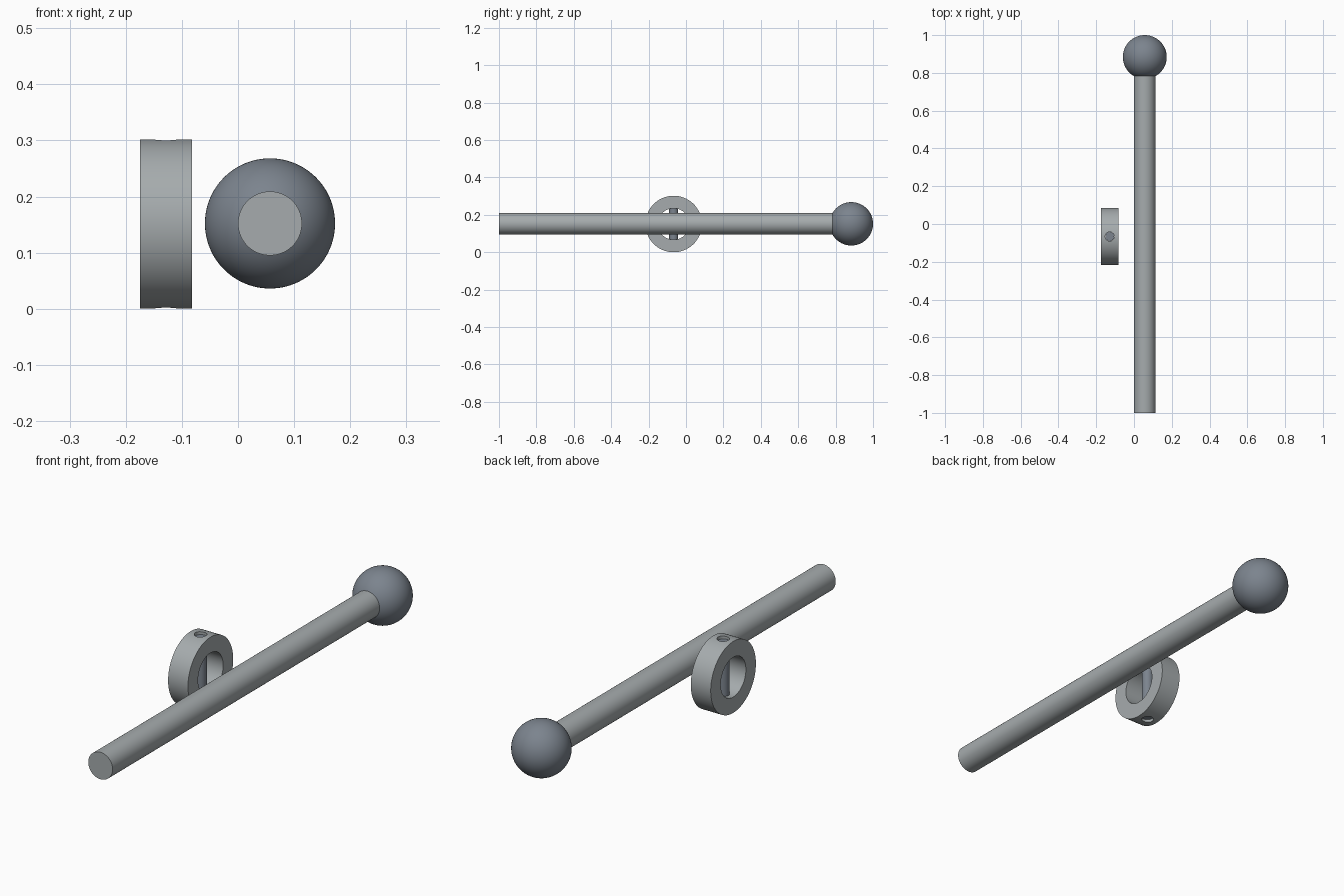
import bpy, bmesh, math
from mathutils import Matrix, Vector

if "Cube" in bpy.data.objects:
    bpy.data.objects.remove(bpy.data.objects["Cube"])


def material(name, rgb):
    m = bpy.data.materials.new(name)
    m.diffuse_color = (*rgb, 1)
    m.use_nodes = True
    m.node_tree.nodes["Principled BSDF"].inputs["Base Color"].default_value = m.diffuse_color
    return m


steel = material("light steel", (0.38, 0.41, 0.42))
dark_steel = material("dark blue steel", (0.20, 0.23, 0.27))


def lathe(name, profile, axis, centre, mat, closed=False, steps=96):
    """Spin (radius, height) points about z, then turn z onto the axis."""
    bm = bmesh.new()
    verts = [bm.verts.new((r, 0, h)) for r, h in profile]
    edges = [bm.edges.new(p) for p in zip(verts, verts[1:])]
    if closed:
        edges.append(bm.edges.new((verts[-1], verts[0])))
    bmesh.ops.spin(bm, geom=verts + edges, cent=(0, 0, 0), axis=(0, 0, 1),
                   angle=2 * math.pi, steps=steps, use_merge=True)
    bmesh.ops.remove_doubles(bm, verts=bm.verts, dist=1e-5)
    turn = Vector((0, 0, 1)).rotation_difference(Vector(axis)).to_matrix().to_4x4()
    bm.transform(Matrix.Translation(centre) @ turn)
    bmesh.ops.recalc_face_normals(bm, faces=bm.faces)
    mesh = bpy.data.meshes.new(name)
    bm.to_mesh(mesh)
    bm.free()
    mesh.materials.append(mat)
    ob = bpy.data.objects.new(name, mesh)
    bpy.context.collection.objects.link(ob)
    return ob


def smooth(ob):
    bpy.ops.object.select_all(action='DESELECT')
    ob.select_set(True)
    bpy.context.view_layer.objects.active = ob
    bpy.ops.object.shade_smooth_by_angle(angle=math.radians(30))


def cylinder(name, r, h0, h1, axis, centre, mat, steps=64):
    return lathe(name, [(0, h0), (r, h0), (r, h1), (0, h1)], axis, centre, mat, steps=steps)


Z = 0.152
ROD_R, BALL_R, BALL_Y = 0.057, 0.116, 0.884

# Long round rod, ending flush with the flat of the ball
neck = math.asin(ROD_R / BALL_R)
joint = BALL_Y - BALL_R * math.cos(neck)
rod = cylinder("rod", ROD_R, -1.0, joint, (0, 1, 0), (0.057, 0, Z), steel, 96)

# Ball knob with a flat where the rod meets it
arc = [neck + (math.pi - neck) * i / 48 for i in range(49)]
profile = [(0, -BALL_R * math.cos(neck))]
profile += [(BALL_R * math.sin(a), -BALL_R * math.cos(a)) for a in arc]
ball = lathe("ball_knob", profile, (0, 1, 0), (0.057, BALL_Y, Z), dark_steel)

# Collar ring with a vertical cross bore
CENTRE = (-0.1285, -0.066, Z - 0.001)
OUT, IN, HALF = 0.151, 0.084, 0.0465
collar = lathe("collar", [(IN, -HALF), (OUT, -HALF), (OUT, HALF), (IN, HALF)],
               (1, 0, 0), CENTRE, steel, closed=True, steps=128)
cutter = cylinder("bore_cutter", 0.0242, -0.2, 0.2, (0, 0, 1), CENTRE, steel, 48)
cutter.hide_render = True
bore = collar.modifiers.new("cross_bore", 'BOOLEAN')
bore.operation, bore.solver, bore.object = 'DIFFERENCE', 'EXACT', cutter
bpy.context.view_layer.objects.active = collar
bpy.ops.object.modifier_apply(modifier=bore.name)
bpy.data.objects.remove(cutter)

# Cross pin, slightly recessed in the collar
pin = cylinder("cross_pin", 0.0237, -0.138, 0.138, (0, 0, 1), CENTRE, dark_steel, 48)

for part in (rod, ball, collar, pin):
    smooth(part)
